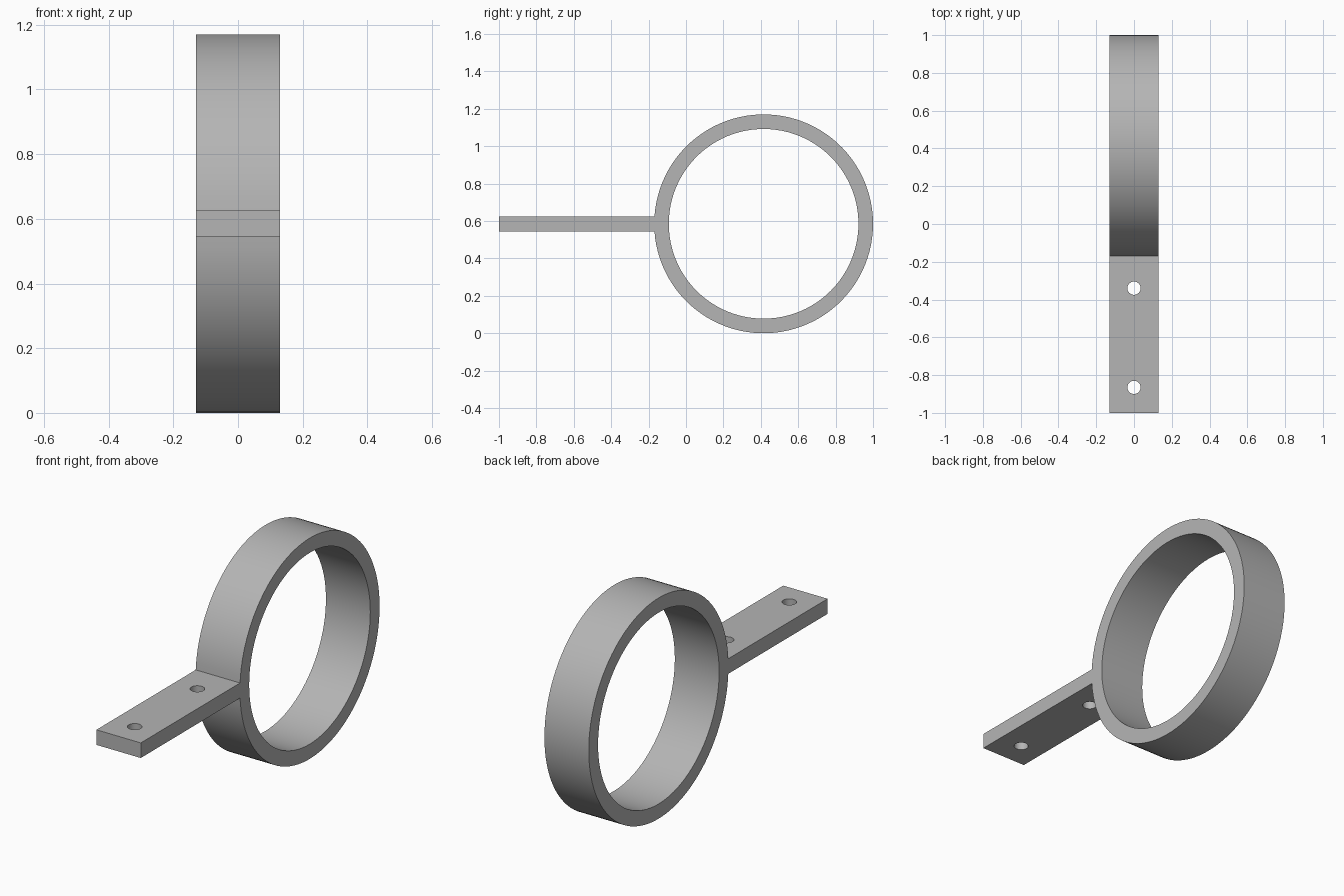
import bpy
import bmesh
from math import asin, cos, sin, pi, radians
from mathutils import Matrix

WIDTH = 0.26
OUTER, INNER = 0.585, 0.507
CENTRE_Y, CENTRE_Z = 0.415, 0.585
TAB_HALF = 0.04
HOLE_RADIUS = 0.035
SEGMENTS = 96

cube = bpy.data.objects.get("Cube")
if cube:
    bpy.data.objects.remove(cube, do_unlink=True)

grey = bpy.data.materials.new("light_grey")
grey.use_nodes = True
grey.diffuse_color = (0.46, 0.46, 0.46, 1)
grey.node_tree.nodes["Principled BSDF"].inputs["Base Color"].default_value = grey.diffuse_color


def make_object(name, bm):
    bmesh.ops.recalc_face_normals(bm, faces=bm.faces)
    mesh = bpy.data.meshes.new(name)
    bm.to_mesh(mesh)
    bm.free()
    mesh.materials.append(grey)
    obj = bpy.data.objects.new(name, mesh)
    bpy.context.collection.objects.link(obj)
    return obj


def arc(radius, start, end, steps):
    angles = [start + (end - start) * i / steps for i in range(steps + 1)]
    return [(CENTRE_Y + radius * cos(a), CENTRE_Z + radius * sin(a)) for a in angles]


def add_loop(bm, points):
    verts = [bm.verts.new((-WIDTH / 2, y, z)) for y, z in points]
    return [bm.edges.new((v, verts[i - 1])) for i, v in enumerate(verts)]


# Side profile: ring with a flat tab, extruded across the width
gap = asin(TAB_HALF / OUTER)
outline = arc(OUTER, -pi + gap, pi - gap, SEGMENTS)
outline += [(-1, CENTRE_Z + TAB_HALF), (-1, CENTRE_Z - TAB_HALF)]
bore = arc(INNER, -pi, pi, SEGMENTS)[:-1]

bm = bmesh.new()
edges = add_loop(bm, outline) + add_loop(bm, bore)
bmesh.ops.triangle_fill(bm, edges=edges, use_beauty=True)
side = bmesh.ops.extrude_face_region(bm, geom=bm.faces[:])["geom"]
bmesh.ops.translate(bm, vec=(WIDTH, 0, 0),
                    verts=[g for g in side if isinstance(g, bmesh.types.BMVert)])
bracket = make_object("ring_bracket", bm)

# Screw holes through the tab
bm = bmesh.new()
for y in (-0.34, -0.865):
    bmesh.ops.create_cone(bm, cap_ends=True, segments=32, radius1=HOLE_RADIUS,
                          radius2=HOLE_RADIUS, depth=0.2,
                          matrix=Matrix.Translation((0, y, CENTRE_Z)))
cutter = make_object("hole_cutter", bm)
cutter.hide_render = True

cut = bracket.modifiers.new("screw_holes", "BOOLEAN")
cut.operation = "DIFFERENCE"
cut.solver = "EXACT"
cut.object = cutter

bpy.ops.object.select_all(action="DESELECT")
bracket.select_set(True)
bpy.context.view_layer.objects.active = bracket
bpy.ops.object.modifier_apply(modifier=cut.name)
bpy.data.objects.remove(cutter, do_unlink=True)
bpy.ops.object.shade_smooth_by_angle(angle=radians(30))
